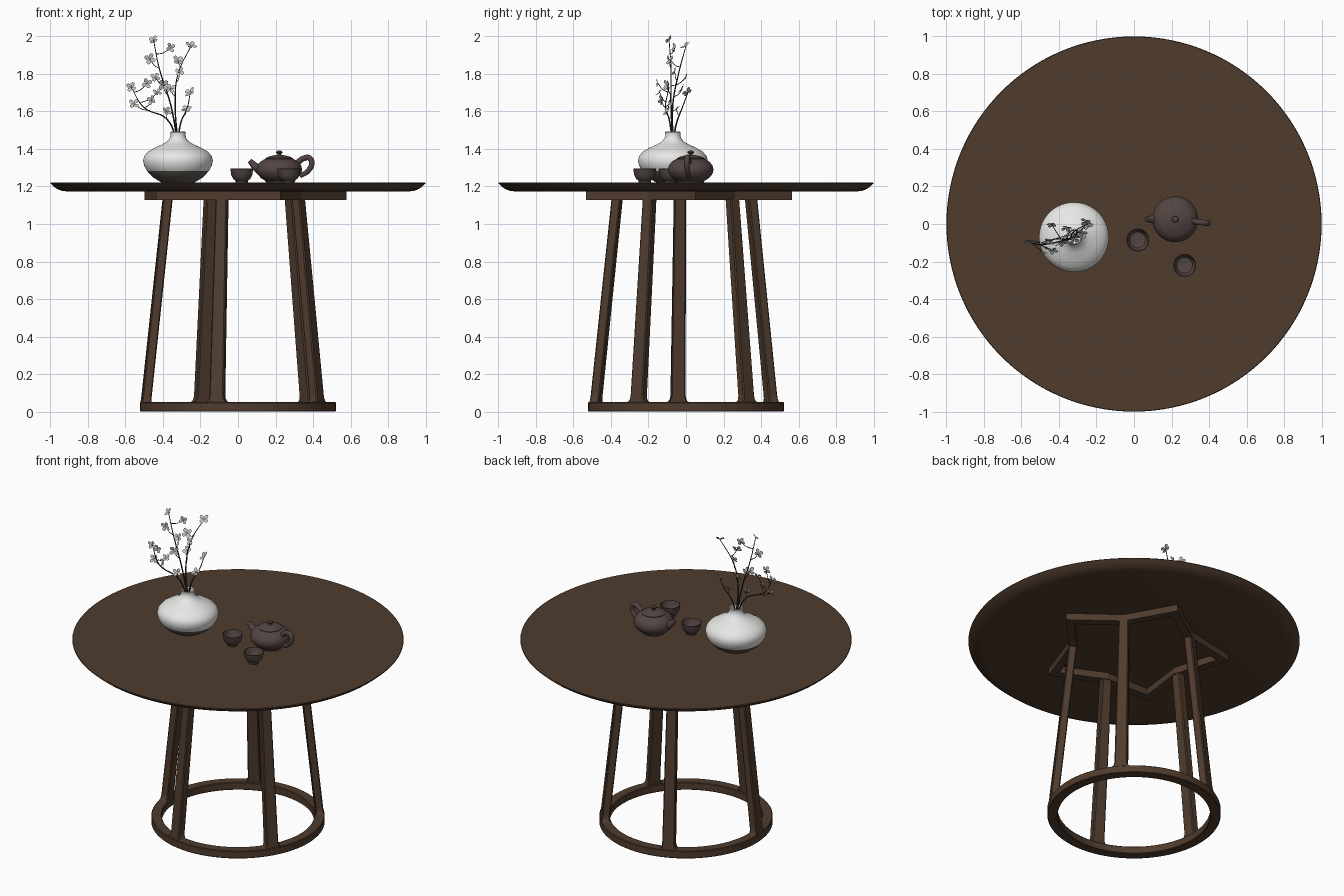
import bpy, bmesh, random
from math import sin, cos, radians, tau
from mathutils import Vector, Matrix, Euler

random.seed(4)
if "Cube" in bpy.data.objects:
    bpy.data.objects.remove(bpy.data.objects["Cube"])


def material(name, r, g, b, rough=0.6):
    m = bpy.data.materials.new(name)
    m.use_nodes = True
    m.diffuse_color = (r, g, b, 1)
    node = m.node_tree.nodes["Principled BSDF"]
    node.inputs["Base Color"].default_value = (r, g, b, 1)
    node.inputs["Roughness"].default_value = rough
    return m


WOOD = material("walnut", 0.08, 0.045, 0.027)
CLAY = material("brown clay", 0.085, 0.06, 0.054)
WHITE = material("white glaze", 0.8, 0.8, 0.79)
DARK = material("dark glaze", 0.11, 0.095, 0.085)
TWIG = material("twig", 0.03, 0.024, 0.02)
PETAL = material("pale petal", 0.55, 0.55, 0.54)


def smooth(ob, angle=35):
    bpy.ops.object.select_all(action="DESELECT")
    bpy.context.view_layer.objects.active = ob
    ob.select_set(True)
    bpy.ops.object.shade_smooth_by_angle(angle=radians(angle))


def finish(name, bm, *mats):
    me = bpy.data.meshes.new(name)
    bm.to_mesh(me)
    bm.free()
    for m in mats:
        me.materials.append(m)
    ob = bpy.data.objects.new(name, me)
    bpy.context.collection.objects.link(ob)
    return ob


def loft(name, rows, mats, wrap_rows=True, wrap_cols=True, caps=False):
    """Skin a grid of points; rows and columns may close on themselves."""
    bm = bmesh.new()
    grid = [[bm.verts.new(p) for p in row] for row in rows]
    n, k = len(grid), len(grid[0])
    for i in range(n if wrap_rows else n - 1):
        for j in range(k if wrap_cols else k - 1):
            a, b = grid[i], grid[(i + 1) % n]
            bm.faces.new((a[j], a[(j + 1) % k], b[(j + 1) % k], b[j]))
    if caps:
        bm.faces.new(grid[0])
        bm.faces.new(grid[-1])
    bmesh.ops.remove_doubles(bm, verts=bm.verts, dist=1e-5)
    bmesh.ops.recalc_face_normals(bm, faces=bm.faces)
    return finish(name, bm, *mats)


def lathe(name, profile, mats, centre=(0, 0), steps=48, closed=False):
    cx, cy = centre
    rows = [[(cx + r * cos(a), cy + r * sin(a), z) for r, z in profile]
            for a in (tau * i / steps for i in range(steps))]
    ob = loft(name, rows, mats, wrap_cols=closed)
    smooth(ob)
    return ob


def tube(name, points, radii, mat, sides=2):
    """Smooth round tube through points, with one radius per point."""
    cu = bpy.data.curves.new(name, "CURVE")
    cu.dimensions = "3D"
    cu.bevel_depth = 1
    cu.bevel_resolution = sides
    cu.resolution_u = 6
    cu.use_fill_caps = True
    sp = cu.splines.new("BEZIER")
    sp.bezier_points.add(len(points) - 1)
    for bp, p, r in zip(sp.bezier_points, points, radii):
        bp.co, bp.radius = p, r
        bp.handle_left_type = bp.handle_right_type = "AUTO"
    cu.materials.append(mat)
    ob = bpy.data.objects.new(name, cu)
    bpy.context.collection.objects.link(ob)
    bpy.ops.object.select_all(action="DESELECT")
    bpy.context.view_layer.objects.active = ob
    ob.select_set(True)
    bpy.ops.object.convert(target="MESH")
    smooth(bpy.context.object, 50)


# Table top with an undercut rim
lathe("table_top", [(0, 1.172), (0.9, 1.172), (0.94, 1.177), (0.97, 1.19),
                    (0.99, 1.207), (1, 1.216), (0.997, 1.22), (0, 1.22)],
      [WOOD], steps=128)

# Base ring
lathe("base_ring", [(0.46, 0.004), (0.464, 0), (0.519, 0), (0.523, 0.004),
                    (0.523, 0.046), (0.519, 0.05), (0.464, 0.05), (0.46, 0.046)],
      [WOOD], steps=96, closed=True)

# Star-shaped frame under the top: tips between legs, notches at legs
rows = []
for i in range(10):
    a = radians(185 + 36 * i)
    inner, outer = ((0.345, 0.4), (0.505, 0.58))[i % 2]
    rows.append([(r * cos(a), r * sin(a), z) for r, z in
                 ((inner, 1.128), (outer, 1.128), (outer, 1.173), (inner, 1.173))])
loft("top_frame", rows, [WOOD])

# Five inward-leaning legs, flared where they meet the ring
for i in range(5):
    turn = Matrix.Rotation(radians(185 + 72 * i), 3, "Z")
    rows = []
    for z, half in ((0.03, 0.06), (0.05, 0.06), (0.056, 0.049), (0.068, 0.042),
                    (0.085, 0.039), (1.14, 0.031)):
        r = 0.498 - 0.122 * z / 1.14
        t, c = 0.025, 0.006
        quarter = [(t, half - c), (t - c, half)]
        loop = quarter + [(-x, y) for x, y in quarter[::-1]]
        loop += [(-x, -y) for x, y in loop]
        rows.append([turn @ Vector((r + x, y, z)) for x, y in loop])
    loft(f"leg_{i + 1}", rows, [WOOD], wrap_rows=False, caps=True)

# Vase, dark around the foot
vase = lathe("vase", [(0, 1.22), (0.085, 1.22), (0.1, 1.228), (0.135, 1.25),
                      (0.165, 1.283), (0.18, 1.31), (0.186, 1.338), (0.18, 1.362),
                      (0.16, 1.385), (0.125, 1.406), (0.085, 1.424), (0.058, 1.44),
                      (0.044, 1.458), (0.04, 1.475), (0.042, 1.488), (0.038, 1.492),
                      (0.033, 1.486), (0.033, 1.43), (0, 1.42)],
             [WHITE, DARK], (-0.32, -0.07), 64)
for f in vase.data.polygons:
    f.material_index = int(f.center.z < 1.283)

# Teapot body, lid and knob
POT = (0.22, 0.025)
lathe("teapot_body", [(0, 1.22), (0.07, 1.22), (0.074, 1.23), (0.098, 1.245),
                      (0.117, 1.268), (0.122, 1.29), (0.116, 1.313), (0.1, 1.332),
                      (0.08, 1.345), (0.07, 1.348), (0, 1.348)], [CLAY], POT)
lathe("teapot_lid", [(0, 1.346), (0.072, 1.346), (0.073, 1.351), (0.055, 1.36),
                     (0.03, 1.366), (0.011, 1.368), (0.01, 1.373), (0.017, 1.38),
                     (0.015, 1.388), (0.007, 1.392), (0, 1.393)], [CLAY], POT)
tube("teapot_spout", [(0.13, 0.025, 1.285), (0.095, 0.025, 1.305), (0.062, 0.026, 1.338)],
     [0.034, 0.021, 0.013], CLAY, 4)
tube("teapot_handle", [(0.315, 0.015, 1.325), (0.35, 0.01, 1.35), (0.38, 0.006, 1.352),
                       (0.393, 0.004, 1.325), (0.375, 0.007, 1.285), (0.33, 0.013, 1.255)],
     [0.016, 0.015, 0.015, 0.015, 0.014, 0.012], CLAY, 4)

# Two tea cups
for name, spot in (("cup_left", (0.27, -0.22)), ("cup_right", (0.02, -0.085))):
    lathe(name, [(0, 1.22), (0.032, 1.22), (0.033, 1.23), (0.047, 1.242),
                 (0.056, 1.262), (0.061, 1.294), (0.058, 1.295), (0.052, 1.265),
                 (0.042, 1.248), (0, 1.242)], [CLAY], spot, 32)

# Main branches rising from the vase
ROOT = (-0.32, -0.07, 1.43)
STEMS = [
    [(-0.36, -0.08, 1.64), (-0.42, -0.08, 1.83), (-0.45, -0.09, 1.98)],
    [(-0.335, -0.07, 1.64), (-0.32, -0.04, 1.8), (-0.25, 0, 1.95)],
    [(-0.38, -0.09, 1.56), (-0.5, -0.11, 1.62), (-0.57, -0.09, 1.73)],
    [(-0.305, -0.05, 1.54), (-0.27, -0.02, 1.62), (-0.255, 0.01, 1.7)],
]
joints = []
for i, stem in enumerate(STEMS):
    pts = [Vector(p) for p in [ROOT] + stem]
    tube(f"branch_{i + 1}", pts, [0.005, 0.004, 0.003, 0.002], TWIG, 1)
    for a, b in zip(pts[1:], pts[2:]):
        joints += [a.lerp(b, t / 4) for t in range(4)]

# Blossoms, each on a twig from the nearest lower point of a branch
BLOSSOMS = [stem[-1] for stem in STEMS] + [
    (-0.36, -0.06, 1.94), (-0.32, -0.08, 1.87), (-0.47, -0.09, 1.88),
    (-0.31, -0.06, 1.81), (-0.485, -0.15, 1.75), (-0.4, -0.1, 1.74),
    (-0.555, -0.09, 1.64), (-0.43, -0.14, 1.7), (-0.275, -0.05, 1.61),
    (-0.38, -0.1, 1.6), (-0.44, 0, 1.78), (-0.36, -0.02, 1.72),
    (-0.46, -0.13, 1.66)]
bm = bmesh.new()
for i, spot in enumerate(BLOSSOMS):
    spot = Vector(spot)
    if i >= len(STEMS):
        lower = [j for j in joints if j.z < spot.z - 0.03]
        start = min(lower, key=lambda j: (j - spot).length)
        bend = start.lerp(spot, 0.5) + Vector((0, 0, -0.01))
        tube(f"twig_{i}", [start, bend, spot], [0.0025, 0.002, 0.002], TWIG, 1)
    tilt = Euler((radians(65 + random.uniform(-30, 30)), random.uniform(-0.5, 0.5),
                  random.uniform(-0.6, 0.6))).to_matrix()
    size = random.uniform(0.026, 0.034)
    for k in range(4):
        spin = tilt @ Matrix.Rotation(tau * (k + 0.5) / 4, 3, "Z")
        outline = [(0, 0, 0), (0.5, -0.38, 0.12), (0.85, -0.3, 0.22), (1, 0, 0.25),
                   (0.85, 0.3, 0.22), (0.5, 0.38, 0.12)]
        bm.faces.new([bm.verts.new(spot + spin @ Vector(p) * size) for p in outline])
finish("blossoms", bm, PETAL)
